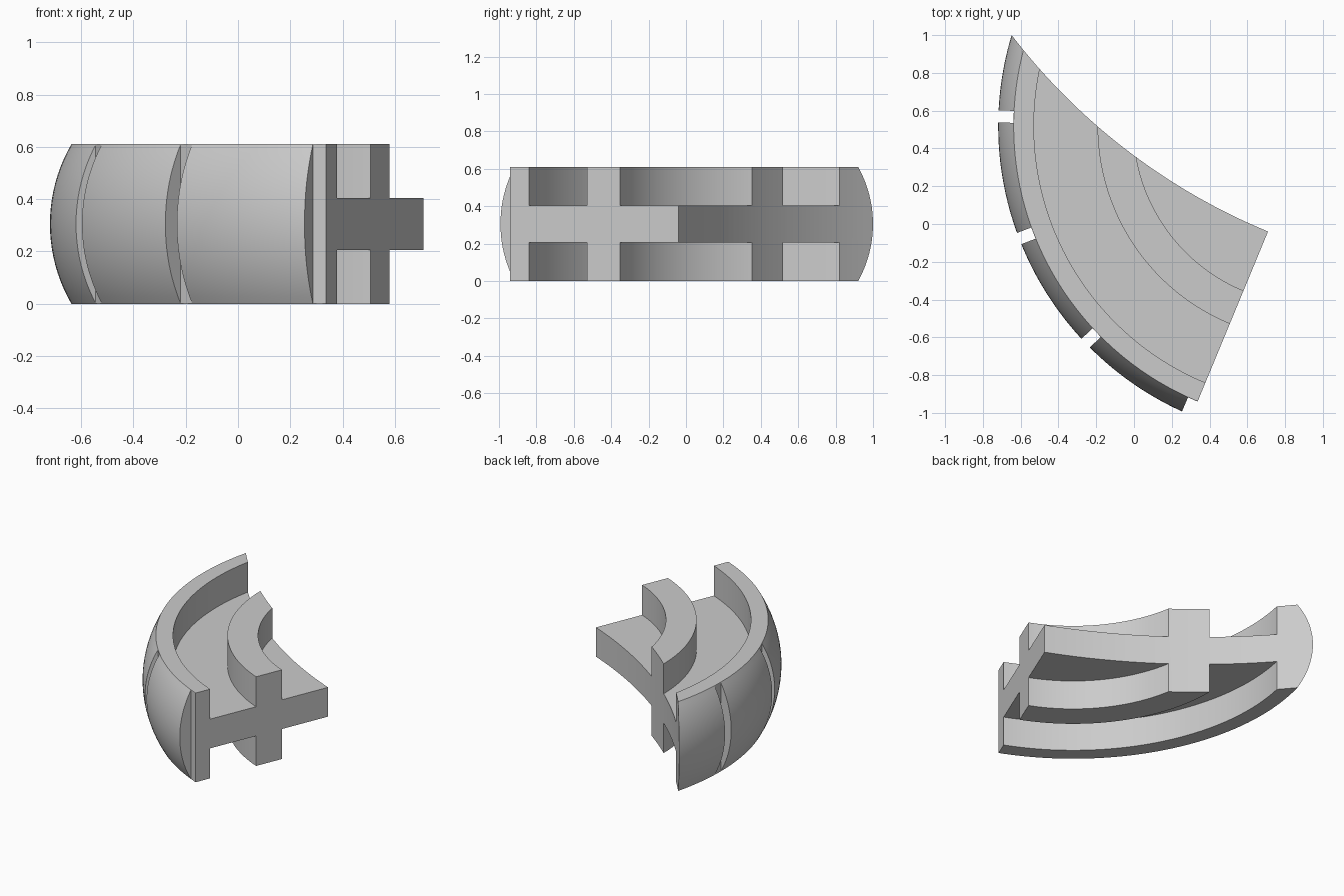
import bpy, bmesh, math
from mathutils import Matrix, Vector

if "Cube" in bpy.data.objects:
    bpy.data.objects.remove(bpy.data.objects["Cube"])

CX, CY = 0.941, 0.519            # wheel axis
H = 0.61                         # total height
R_EDGE, R_MID = 1.578, 1.66      # crowned rim: radius at edges / at mid height
R_RIM, RIB_OUT, RIB_IN = 1.471, 1.134, 0.944
Z0, Z1 = 0.205, 0.405            # web faces
A_END, A_START = 247.5, 156.0    # sweep angles


def make_object(name, bm):
    bmesh.ops.recalc_face_normals(bm, faces=bm.faces)
    me = bpy.data.meshes.new(name)
    bm.to_mesh(me)
    bm.free()
    ob = bpy.data.objects.new(name, me)
    bpy.context.collection.objects.link(ob)
    return ob


def cut(target, cutter):
    cutter.hide_render = True
    cutter.hide_set(True)
    m = target.modifiers.new("cut", 'BOOLEAN')
    m.operation, m.solver, m.object = 'DIFFERENCE', 'EXACT', cutter


# Cross-section (radius, z): web, rib and rim on both faces, crowned outside
lower = [(0.45, Z0), (RIB_IN, Z0), (RIB_IN, 0), (RIB_OUT, 0), (RIB_OUT, Z0),
         (R_RIM, Z0), (R_RIM, 0)]
sag = R_MID - R_EDGE
rc = ((H / 2) ** 2 + sag ** 2) / (2 * sag)
half = math.asin(H / 2 / rc)
N = 20
crown = [(R_MID - rc + rc * math.cos(t), H / 2 + rc * math.sin(t))
         for t in (-half + 2 * half * i / N for i in range(N + 1))]
profile = lower + crown + [(r, H - z) for r, z in reversed(lower)]

# Wheel sector swept about the axis
bm = bmesh.new()
STEPS = 72
rings = []
for i in range(STEPS + 1):
    a = math.radians(A_START + (A_END - A_START) * i / STEPS)
    rings.append([bm.verts.new((CX + r * math.cos(a), CY + r * math.sin(a), z))
                  for r, z in profile])
n = len(profile)
for p, q in zip(rings, rings[1:]):
    for j in range(n):
        k = (j + 1) % n
        bm.faces.new((p[j], p[k], q[k], q[j]))
bm.faces.new(rings[0])
bm.faces.new(rings[-1][::-1])
sector = make_object("wheel_sector", bm)

# Large cylinder that forms the concave edge
R_CUT = 3.3
p, s = Vector((-0.648, 1.0)), Vector((0.71, -0.04))
d = s - p
c = (p + s) / 2 + Vector((-d.y, d.x)).normalized() * math.sqrt(R_CUT ** 2 - (d.length / 2) ** 2)
bm = bmesh.new()
bmesh.ops.create_cone(bm, cap_ends=True, segments=400, radius1=R_CUT, radius2=R_CUT,
                      depth=2, matrix=Matrix.Translation((c.x, c.y, H / 2)))
cut(sector, make_object("concave_cutter", bm))

# Four slots across the crowned outside
bm = bmesh.new()
r0, r1 = R_EDGE + 0.001, 1.76
for i in range(4):
    a = math.radians(180 - 1.75 + 22.8 * i)
    m = (Matrix.Translation((CX, CY, H / 2)) @ Matrix.Rotation(a, 4, 'Z')
         @ Matrix.Translation(((r0 + r1) / 2, 0, 0))
         @ Matrix.Diagonal((r1 - r0, 0.0635, 1.0, 1.0)))
    bmesh.ops.create_cube(bm, size=1, matrix=m)
cut(sector, make_object("slot_cutters", bm))

# Apply the cuts, then shade smooth
bpy.context.view_layer.objects.active = sector
sector.select_set(True)
for m in list(sector.modifiers):
    bpy.ops.object.modifier_apply(modifier=m.name)
for name in ("concave_cutter", "slot_cutters"):
    bpy.data.objects.remove(bpy.data.objects[name])
bpy.ops.object.shade_smooth_by_angle(angle=math.radians(20))
